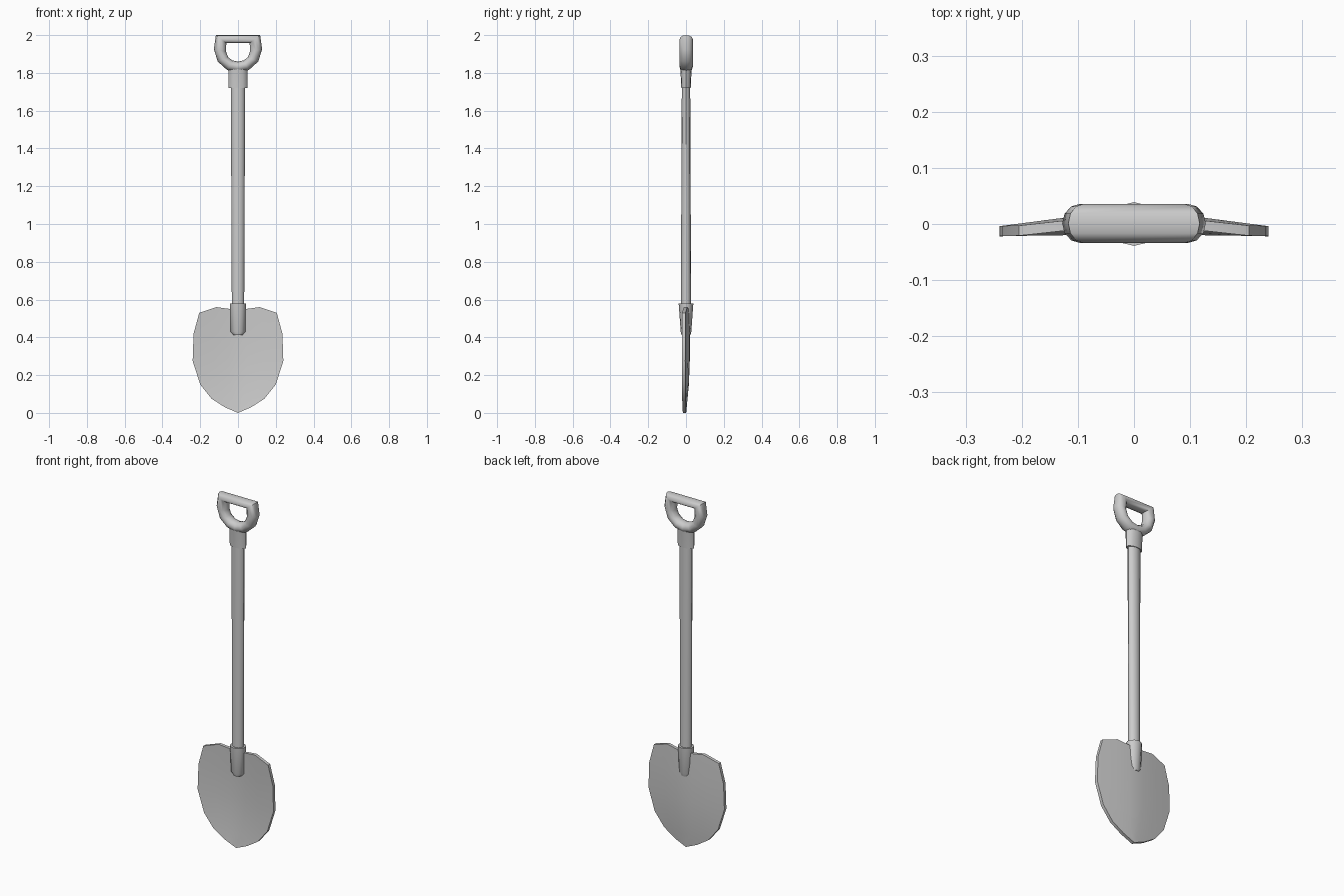
import bpy, bmesh, math
from mathutils import Vector

if "Cube" in bpy.data.objects:
    bpy.data.objects.remove(bpy.data.objects["Cube"])


def finish(name, bm, angle=40):
    bmesh.ops.remove_doubles(bm, verts=bm.verts, dist=1e-5)
    bmesh.ops.recalc_face_normals(bm, faces=bm.faces)
    me = bpy.data.meshes.new(name)
    bm.to_mesh(me)
    bm.free()
    me.shade_smooth()
    me.set_sharp_from_angle(angle=math.radians(angle))
    ob = bpy.data.objects.new(name, me)
    bpy.context.collection.objects.link(ob)
    return ob


def loft(name, rings, closed=False, angle=40):
    """Bridge equal-length rings of points, capped unless closed."""
    bm = bmesh.new()
    rows = [[bm.verts.new(p) for p in ring] for ring in rings]
    n = len(rows[0])
    pairs = list(zip(rows, rows[1:])) + ([(rows[-1], rows[0])] if closed else [])
    for a, b in pairs:
        for i in range(n):
            j = (i + 1) % n
            bm.faces.new((a[i], a[j], b[j], b[i]))
    if not closed:
        bm.faces.new(rows[0])
        bm.faces.new(rows[-1])
    return finish(name, bm, angle)


def ellipse(z, rx, ry, n=12, y=0.0):
    return [(rx * math.cos(math.tau * i / n), y + ry * math.sin(math.tau * i / n), z)
            for i in range(n)]


def lerp_table(table, v):
    for (a, fa), (b, fb) in zip(table, table[1:]):
        if v <= b:
            return fa + (fb - fa) * (v - a) / (b - a)
    return table[-1][1]


# Blade: dished plate, rows of (height, half width) with a notched top edge
BOW = [(0, -.008), (.2, .011), (.42, .011), (.56, .006)]
cols = [0, .2, .56, 1]
top_z = [.545, .55, .56, .53]
ts = [-c for c in reversed(cols[1:])] + cols
tz = list(reversed(top_z[1:])) + top_z
rows = [(0, 0), (.03, .07), (.075, .14), (.15, .2), (.275, .24), (.42, .235), (None, .205)]


def blade_point(t, z, half):
    x = t * half
    return Vector((x, lerp_table(BOW, z) - .024 * (abs(x) / .24) ** 1.5 - .009, z))


bm = bmesh.new()
grid = [[bm.verts.new(blade_point(t, zt if z is None else z, half))
         for t, zt in zip(ts, tz)] for z, half in rows]
for a, b in zip(grid, grid[1:]):
    for i in range(len(ts) - 1):
        bm.faces.new((a[i], a[i + 1], b[i + 1], b[i]))
bmesh.ops.remove_doubles(bm, verts=bm.verts, dist=1e-5)
ext = bmesh.ops.extrude_face_region(bm, geom=bm.faces[:], use_keep_orig=True)
bmesh.ops.translate(bm, vec=(0, .018, 0),
                    verts=[g for g in ext["geom"] if isinstance(g, bmesh.types.BMVert)])
finish("blade", bm, 30)

# Socket joining blade and shaft
loft("socket", [ellipse(.413, .025, .024), ellipse(.43, .039, .028),
                ellipse(.58, .043, .039)])

# Shaft
loft("shaft", [ellipse(.5, .033, .027), ellipse(.62, .033, .027), ellipse(1.78, .038, .022)])

# Ferrule under the grip
loft("ferrule", [ellipse(1.72, .05, .025), ellipse(1.77, .05, .027), ellipse(1.825, .05, .031)])

# D grip: each station runs from an outer point to an inner point
half = [((.117, 2.0), (.062, 1.957)), ((.128, 1.925), (.063, 1.912)),
        ((.107, 1.86), (.052, 1.883)), ((.057, 1.815), (.03, 1.866)),
        ((0, 1.802), (0, 1.86))]
stations = half + [((-o[0], o[1]), (-i[0], i[1])) for o, i in reversed(half[:-1])]


def grip_ring(outer, inner, n=12):
    ring = []
    for k in range(n):
        a = math.tau * k / n
        f = .5 + .5 * math.cos(a)
        ring.append((inner[0] + (outer[0] - inner[0]) * f, .001 + .035 * math.sin(a),
                     inner[1] + (outer[1] - inner[1]) * f))
    return ring


loft("grip", [grip_ring(o, i) for o, i in stations], closed=True, angle=50)
